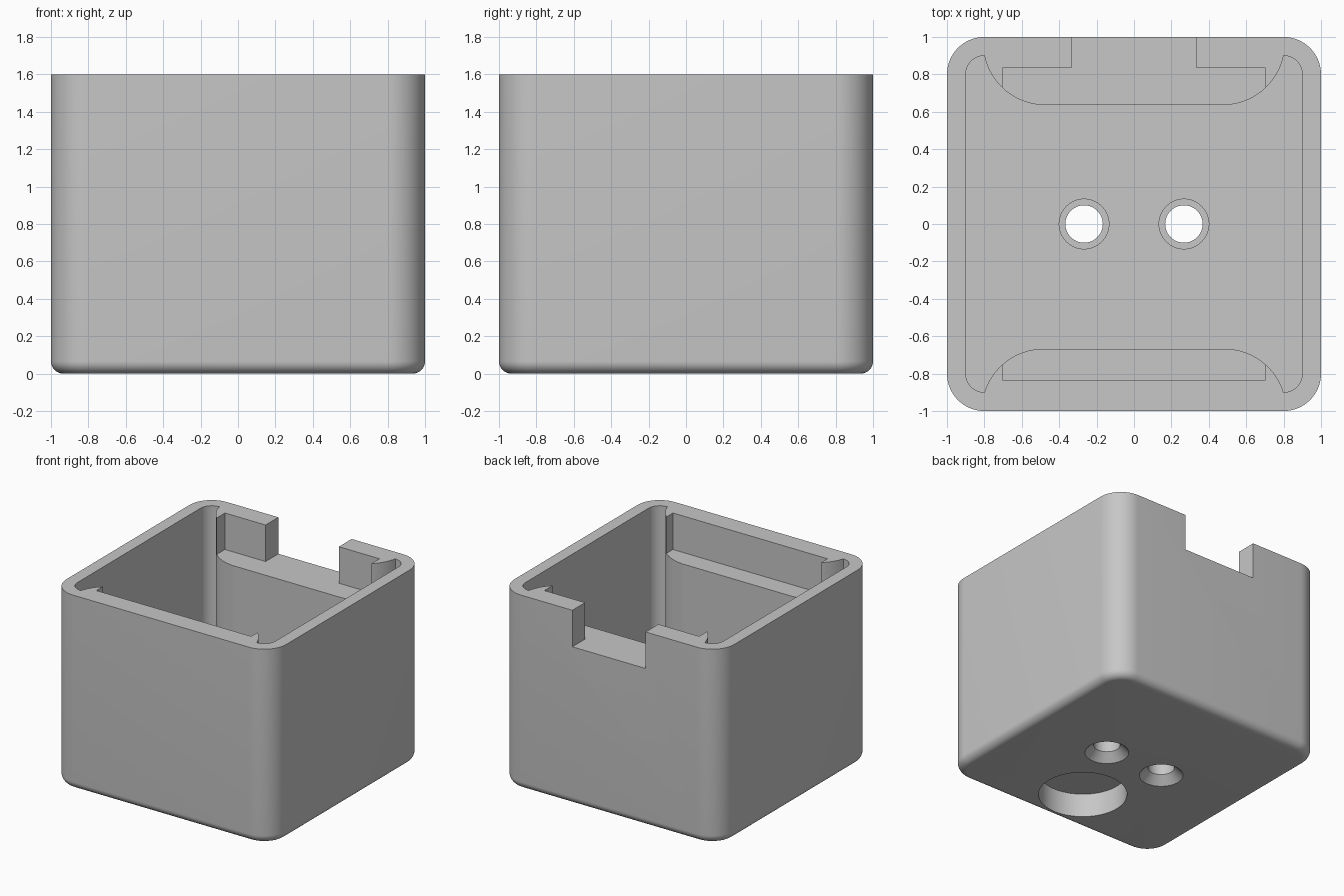
import bpy, bmesh, math

if "Cube" in bpy.data.objects:
    bpy.data.objects.remove(bpy.data.objects["Cube"], do_unlink=True)

HEIGHT = 1.6
FLOOR = 0.27      # inner floor level
SHELF = 1.3       # slot floor level
TOP = HEIGHT + 0.1

grey = bpy.data.materials.new("plain grey")
grey.use_nodes = True
color = (0.57, 0.57, 0.57, 1)
grey.diffuse_color = color
grey.node_tree.nodes["Principled BSDF"].inputs["Base Color"].default_value = color


def arc(cx, cy, r, start, end, n=14):
    """Points on an arc, angles in radians."""
    return [(cx + r * math.cos(start + (end - start) * i / n),
             cy + r * math.sin(start + (end - start) * i / n)) for i in range(n + 1)]


def rounded_square(half, r):
    c = half - r
    pts = []
    for k, (sx, sy) in enumerate([(1, 1), (-1, 1), (-1, -1), (1, -1)]):
        pts += arc(sx * c, sy * c, r, k * math.pi / 2, (k + 1) * math.pi / 2)
    return pts


def circle(x, y, r, n=64):
    return arc(x, y, r, 0, 2 * math.pi, n)[:-1]


def loft(name, rings):
    """Closed solid through a list of (outline, z) rings."""
    bm = bmesh.new()
    loops = [[bm.verts.new((x, y, z)) for x, y in pts] for pts, z in rings]
    for low, high in zip(loops, loops[1:]):
        for i in range(len(low)):
            j = (i + 1) % len(low)
            bm.faces.new((low[i], low[j], high[j], high[i]))
    bm.faces.new(loops[0][::-1])
    bm.faces.new(loops[-1])
    bmesh.ops.recalc_face_normals(bm, faces=bm.faces)
    mesh = bpy.data.meshes.new(name)
    bm.to_mesh(mesh)
    bm.free()
    mesh.materials.append(grey)
    obj = bpy.data.objects.new(name, mesh)
    bpy.context.collection.objects.link(obj)
    return obj


def prism(name, pts, z0, z1):
    return loft(name, [(pts, z0), (pts, z1)])


def mirrored(half):
    """Complete an outline with its mirror image across x = 0."""
    return half + [(-x, y) for x, y in reversed(half)]


# Outer body with a filleted bottom edge
fillet = 0.067
rings = []
for i in range(11):
    a = i / 10 * math.pi / 2
    inset = fillet * (1 - math.sin(a))
    rings.append((rounded_square(1 - inset, 0.2 - inset), fillet * (1 - math.cos(a))))
rings.append((rounded_square(1, 0.2), HEIGHT))
body = loft("box_body", rings)


# Cavity outline, with a round-ended pad bulging in from the front and back walls
def pad_edge(depth, r=1 / 3):
    cy = depth + r
    rise = 0.9 - cy
    cx = 0.8 - math.sqrt(r * r - rise * rise)
    return arc(cx, cy, r, math.atan2(rise, 0.8 - cx), -math.pi / 2, 20)


back = arc(0.8, 0.8, 0.1, 0, math.pi / 2)[:-1] + pad_edge(0.636)
front = arc(0.8, 0.8, 0.1, 0, math.pi / 2)[:-1] + pad_edge(0.667)
half = [(x, -y) for x, y in reversed(front)] + back
cutters = [prism("cavity_cutter", mirrored(half), FLOOR, TOP)]

# Lid slots in both pads, the back one opening through the wall
w, y, n = 0.703, 0.834, 0.333
cutters.append(prism("back_slot_cutter",
                     mirrored([(w, 0.5), (w, y), (n, y), (n, 1.1)]), SHELF, TOP))
cutters.append(prism("front_slot_cutter", mirrored([(w, -y), (w, -0.5)]), SHELF, TOP))

# Screw holes, countersunk below and counterbored above
for x in (-0.267, 0.267):
    sections = [(0.185, -0.02), (0.1, 0.065), (0.1, 0.19), (0.133, 0.19), (0.133, 0.4)]
    cutters.append(loft("screw_hole_cutter", [(circle(x, 0, r), z) for r, z in sections]))

# Round blind pocket under the front
cutters.append(prism("pocket_cutter", circle(0, -0.6, 0.333, 80), -0.1, 0.195))

# Carve the body and discard the cutters
bpy.ops.object.select_all(action='DESELECT')
bpy.context.view_layer.objects.active = body
body.select_set(True)
for cutter in cutters:
    cutter.hide_render = True
    mod = body.modifiers.new("carve", 'BOOLEAN')
    mod.operation = 'DIFFERENCE'
    mod.solver = 'EXACT'
    mod.object = cutter
    bpy.ops.object.modifier_apply(modifier=mod.name)
    bpy.data.objects.remove(cutter, do_unlink=True)

bpy.ops.object.shade_smooth_by_angle(angle=math.radians(30))
